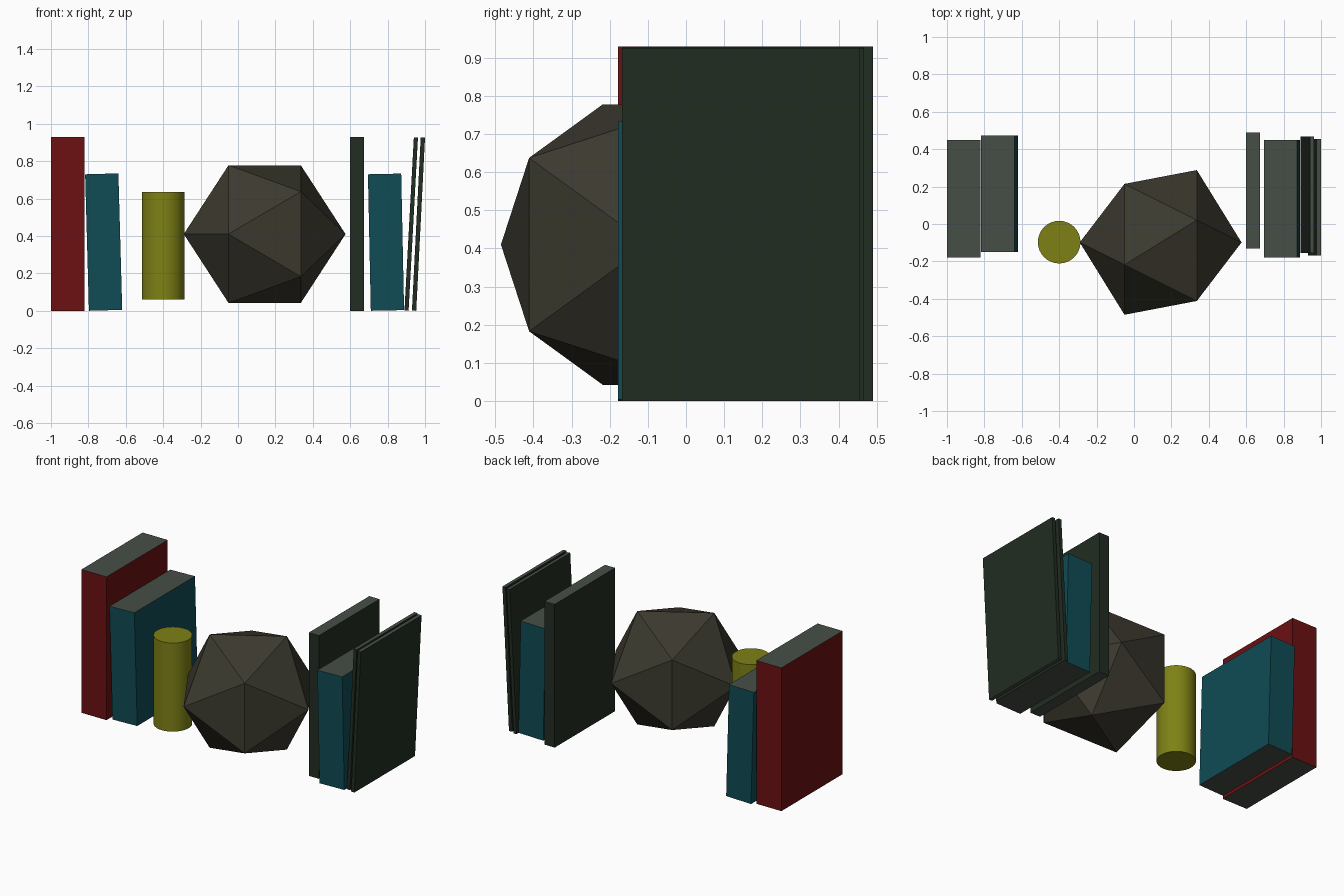
import bpy, bmesh, math
from mathutils import Matrix

if "Cube" in bpy.data.objects:
    bpy.data.objects.remove(bpy.data.objects["Cube"])


def material(name, rgb):
    m = bpy.data.materials.new(name)
    m.diffuse_color = (*rgb, 1)
    m.use_nodes = True
    m.node_tree.nodes["Principled BSDF"].inputs["Base Color"].default_value = m.diffuse_color
    return m


red = material("red_cover", (0.15, 0.005, 0.006))
blue = material("blue_cover", (0.005, 0.07, 0.09))
dark = material("dark_cover", (0.016, 0.026, 0.016))
pages = material("pages", (0.061, 0.076, 0.061))
yellow = material("yellow", (0.21, 0.22, 0.008))
stone = material("stone", (0.045, 0.042, 0.028))


def add(name, bm, mats):
    me = bpy.data.meshes.new(name)
    bm.to_mesh(me)
    bm.free()
    for m in mats:
        me.materials.append(m)
    ob = bpy.data.objects.new(name, me)
    bpy.context.collection.objects.link(ob)
    return ob


def book(name, x, width, y0, y1, height, lean, cover):
    """Box with its lower left corner at x, leaning in x, grey ends top and bottom."""
    bm = bmesh.new()
    bmesh.ops.create_cube(bm, size=1)
    for v in bm.verts:
        v.co = ((v.co.x + .5) * width, y0 + (v.co.y + .5) * (y1 - y0), (v.co.z + .5) * height)
    for f in bm.faces:
        f.material_index = 1 if abs(f.normal.z) > 0.5 else 0
    bm.transform(Matrix.Rotation(math.radians(lean), 4, 'Y'))
    low = min(v.co.z for v in bm.verts)
    bm.transform(Matrix.Translation((x, 0, -low)))
    add(name, bm, [cover, pages])


# Left books
book("red_book", -1.0, 0.18, -0.178, 0.45, 0.93, 0, red)
book("left_blue_book", -0.797, 0.178, -0.15, 0.472, 0.73, -1.6, blue)

# Right books
book("dark_book", 0.60, 0.073, -0.13, 0.49, 0.93, 0, dark)
book("right_blue_book", 0.71, 0.178, -0.178, 0.45, 0.73, -1.2, blue)
book("inner_thin_book", 0.89, 0.022, -0.155, 0.467, 0.927, 3.1, dark)
book("outer_thin_book", 0.93, 0.023, -0.168, 0.455, 0.927, 2.9, dark)

# Candle-like cylinder
bm = bmesh.new()
bmesh.ops.create_cone(bm, cap_ends=True, segments=32, radius1=0.114, radius2=0.114, depth=0.575)
bm.transform(Matrix.Translation((-0.4, -0.097, 0.3475)))
cyl = add("cylinder", bm, [yellow])
bpy.context.view_layer.objects.active = cyl
cyl.select_set(True)
bpy.ops.object.shade_smooth_by_angle(angle=math.radians(30))

# Faceted stone: icosahedron with its poles along x
bm = bmesh.new()
bmesh.ops.create_icosphere(bm, subdivisions=1, radius=0.4325)
turn = Matrix(((0, 0, 1), (1, 0, 0), (0, 1, 0))).to_4x4()
bm.transform(Matrix.Translation((0.1425, -0.0985, 0.41)) @ turn)
add("faceted_stone", bm, [stone])
